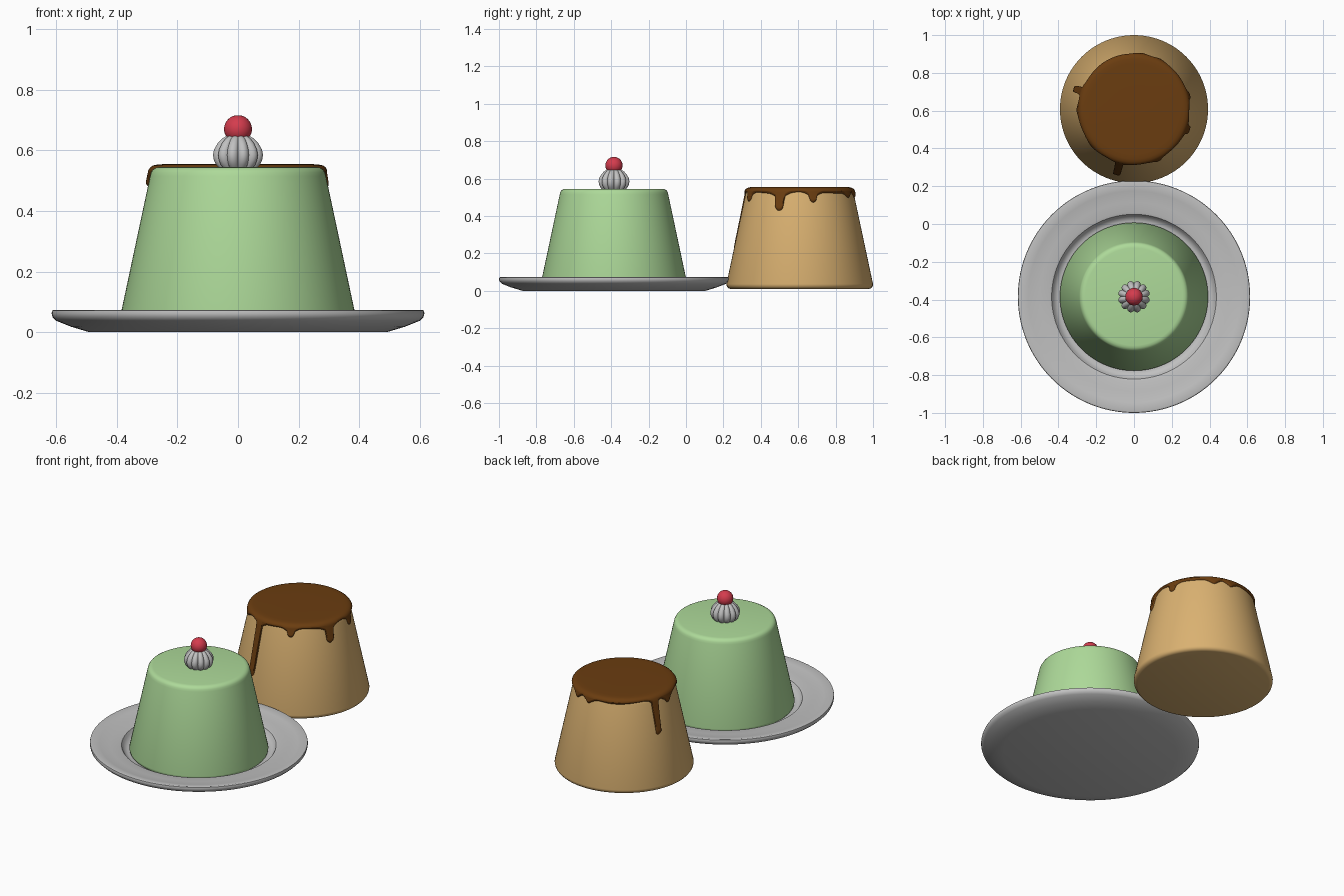
import bpy, bmesh, math

if "Cube" in bpy.data.objects:
    bpy.data.objects.remove(bpy.data.objects["Cube"])

PLATE_Y, CARAMEL_Y = -0.385, 0.608


def material(name, rgb):
    m = bpy.data.materials.new(name)
    m.diffuse_color = (*rgb, 1)
    m.use_nodes = True
    m.node_tree.nodes["Principled BSDF"].inputs["Base Color"].default_value = m.diffuse_color
    return m


GREEN = material("pale_green", (0.42, 0.70, 0.32))
TAN = material("custard_tan", (0.70, 0.44, 0.165))
BROWN = material("caramel_brown", (0.145, 0.046, 0.005))
WHITE = material("soft_white", (0.53, 0.53, 0.53))
RED = material("cherry_red", (0.66, 0.045, 0.075))


def surface(name, rings, y, mat, bottom=None, top=None, angle=40):
    """Skin a list of point rings, with optional pole heights to close the ends."""
    bm = bmesh.new()
    vs = [[bm.verts.new(p) for p in ring] for ring in rings]
    n = len(vs[0])
    for a, b in zip(vs, vs[1:]):
        for i in range(n):
            j = (i + 1) % n
            bm.faces.new((a[i], a[j], b[j], b[i]))
    for z, ring, flip in ((bottom, vs[0], True), (top, vs[-1], False)):
        if z is not None:
            c = bm.verts.new((0, 0, z))
            for i in range(n):
                p, q = ring[i], ring[(i + 1) % n]
                bm.faces.new((q, p, c) if flip else (p, q, c))
    me = bpy.data.meshes.new(name)
    bm.to_mesh(me)
    bm.free()
    me.materials.append(mat)
    me.shade_smooth()
    me.set_sharp_from_angle(angle=math.radians(angle))
    ob = bpy.data.objects.new(name, me)
    ob.location.y = y
    bpy.context.collection.objects.link(ob)
    return ob


def lathe(name, profile, y, mat, n=96, flute=lambda a: 1.0):
    """Turn (radius, z) points, bottom first, around the z axis."""
    rings = [[(r * flute(t) * math.cos(t), r * flute(t) * math.sin(t), z)
              for t in (2 * math.pi * i / n for i in range(n))] for r, z in profile]
    return surface(name, rings, y, mat, profile[0][1], profile[-1][1])


# Plate with raised rim and sunken well
lathe("plate", [(0.49, 0), (0.55, 0.018), (0.60, 0.038), (0.612, 0.05), (0.615, 0.062),
                (0.613, 0.071), (0.606, 0.074), (0.56, 0.064), (0.50, 0.056), (0.45, 0.054),
                (0.436, 0.05), (0.427, 0.036), (0.415, 0.023), (0.40, 0.018)],
      PLATE_Y, WHITE, 128)

# Two moulded puddings of the same shape
pudding = [(0.37, 0.01), (0.382, 0.014), (0.390, 0.024), (0.392, 0.036), (0.290, 0.515),
           (0.287, 0.527), (0.281, 0.537), (0.270, 0.543), (0.258, 0.545)]
lathe("green_pudding", pudding, PLATE_Y, GREEN)
lathe("caramel_pudding", pudding, CARAMEL_Y, TAN)

# Fluted cream swirl
lathe("cream", [(0.062, 0.54), (0.074, 0.552), (0.082, 0.568), (0.085, 0.585), (0.081, 0.603),
                (0.070, 0.622), (0.055, 0.638), (0.038, 0.648), (0.02, 0.652)],
      PLATE_Y, WHITE, 144, lambda t: 0.84 + 0.16 * abs(math.sin(6 * t)) ** 0.7)

# Cherry
lathe("cherry", [(0.046 * math.cos(p), 0.67 + 0.046 * math.sin(p))
                 for p in (math.radians(-80 + 10 * i) for i in range(17))],
      PLATE_Y, RED, 40)

# Caramel drips: (angle in degrees, lowest z, half width)
DRIPS = [(-105, 0.20, 0.021), (-65, 0.475, 0.024), (-21, 0.425, 0.027), (14, 0.47, 0.024),
         (62, 0.495, 0.022), (82, 0.495, 0.024), (161, 0.32, 0.020), (181, 0.48, 0.028),
         (222, 0.505, 0.03)]


def sauce_edge(t):
    """Lowest height of the sauce at angle t."""
    base = 0.524 + 0.004 * math.sin(5 * t + 1)
    low = base
    for a, z, w in DRIPS:
        d = (t - math.radians(a) + math.pi) % (2 * math.pi) - math.pi
        u = abs(d) * 0.30 / w
        flare = base - 0.028 * math.exp(-(u / 1.6) ** 2)
        low = min(low, flare)
        if u < 1:
            low = min(low, z + (w * 1.6) * (1 - math.sqrt(1 - u * u))
                      + max(0, u - 0.8) * 5 * (base - z - w * 1.6) * 0.8)
    return low


def sauce_column(t):
    """(radius, z) points from the drip tip up to the sauce top at angle t."""
    low, high = sauce_edge(t), 0.535
    pts = []
    for k in range(13):
        f = k / 12
        z = low + (high - low) * f
        off = -0.004 + 0.014 * min(1.0, (z - low) / 0.014) ** 0.5
        r = 0.392 - (z - 0.036) * 0.2129
        pts.append((r + off, z))
    return pts + [(0.289, 0.544), (0.280, 0.550), (0.265, 0.5535), (0.24, 0.5545), (0.1, 0.555)]


N = 400
columns = [(t, sauce_column(t)) for t in (2 * math.pi * i / N for i in range(N))]
rings = [[(c[k][0] * math.cos(t), c[k][0] * math.sin(t), c[k][1]) for t, c in columns]
         for k in range(len(columns[0][1]))]
surface("caramel_sauce", rings, CARAMEL_Y, BROWN, top=0.555, angle=60)
